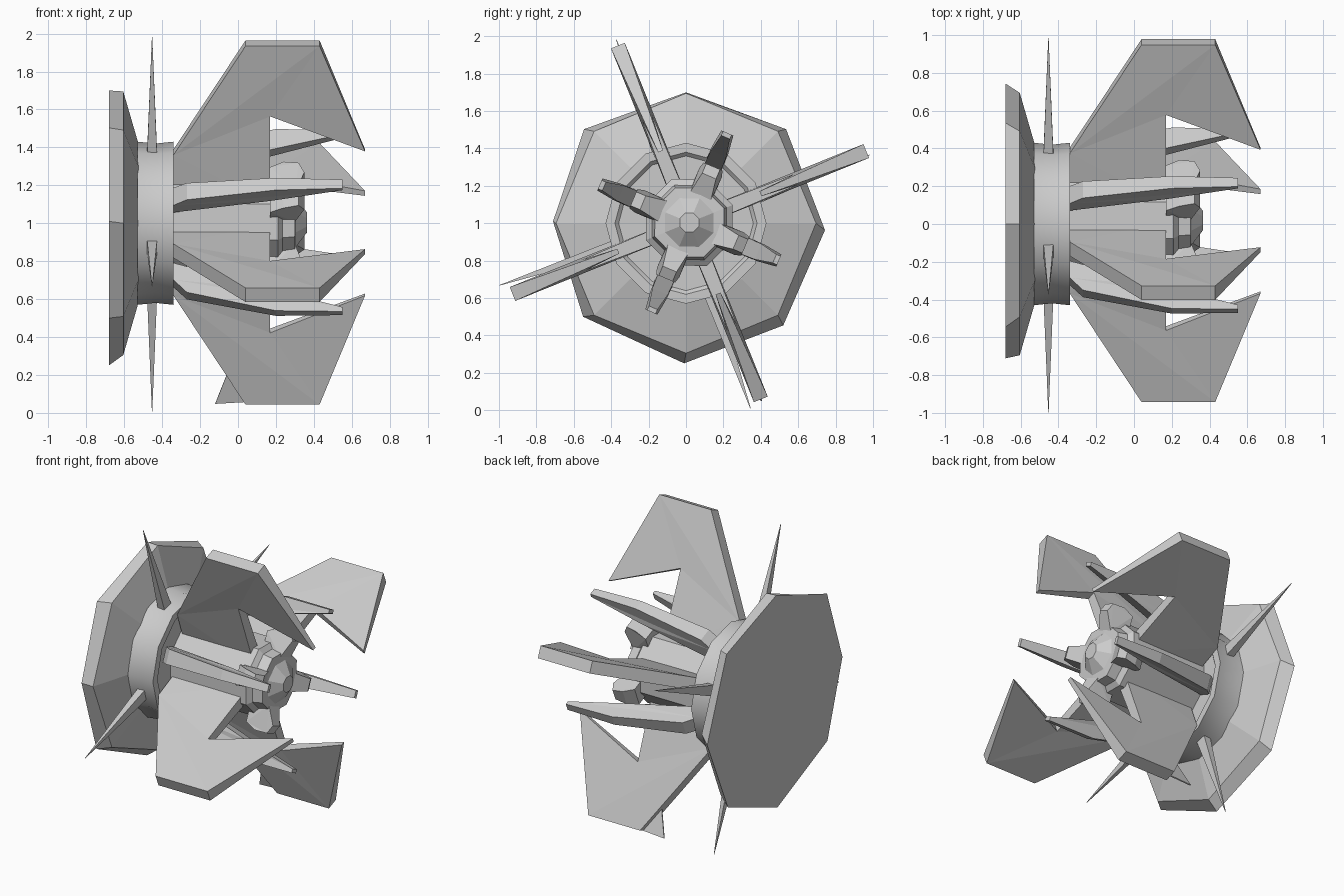
import bpy, bmesh
from math import sin, cos, radians, tau
from mathutils import Vector

if "Cube" in bpy.data.objects:
    bpy.data.objects.remove(bpy.data.objects["Cube"])

DISH = Vector((0, 0, 1.0))          # centre line of dish and collar
AXIS = Vector((0, .018, 1.004))     # centre line of core, fins and arms
TILT = 22.0                         # angle of the first fin
X = Vector((1, 0, 0))


def finish(name, bm, smooth=False):
    bmesh.ops.recalc_face_normals(bm, faces=bm.faces)
    mesh = bpy.data.meshes.new(name)
    bm.to_mesh(mesh)
    bm.free()
    ob = bpy.data.objects.new(name, mesh)
    bpy.context.collection.objects.link(ob)
    if smooth:
        bpy.context.view_layer.objects.active = ob
        ob.select_set(True)
        bpy.ops.object.shade_smooth_by_angle(angle=radians(40))
        ob.select_set(False)
    return ob


def loft(name, rings, smooth=False):
    """Skin a list of equal-length point rings and cap both ends."""
    bm = bmesh.new()
    loops = [[bm.verts.new(p) for p in ring] for ring in rings]
    n = len(loops[0])
    for a, b in zip(loops, loops[1:]):
        for i in range(n):
            j = (i + 1) % n
            bm.faces.new((a[i], a[j], b[j], b[i]))
    bm.faces.new(loops[0])
    bm.faces.new(loops[-1])
    return finish(name, bm, smooth)


def ring(centre, x, r, sides, turn=0.0):
    t = radians(turn)
    return [centre + Vector((x, r * cos(tau * i / sides + t), r * sin(tau * i / sides + t)))
            for i in range(sides)]


def radial(angle):
    a = radians(angle)
    return Vector((0, cos(a), sin(a))), Vector((0, -sin(a), cos(a)))


def slab(name, profile, angle):
    """Radial plate: profile points are (x, radius, half thickness)."""
    out, side = radial(angle)
    bm = bmesh.new()
    pts = [(AXIS + X * x + out * r, side * h) for x, r, h in profile]
    top = [bm.verts.new(p + s) for p, s in pts]
    low = [bm.verts.new(p - s) for p, s in pts]
    n = len(pts)
    for i in range(n):
        j = (i + 1) % n
        bm.faces.new((top[i], top[j], low[j], low[i]))
    caps = [bm.faces.new(top), bm.faces.new(low)]
    bm.normal_update()
    bmesh.ops.triangulate(bm, faces=caps, ngon_method='EAR_CLIP')
    return finish(name, bm)


# Back dish: slightly uneven eight-sided plate tapering to the collar
back_rim = [(.743, .963), (.535, 1.503), (0, 1.70), (-.545, 1.503),
            (-.711, 1.01), (-.55, .50), (-.01, .251), (.52, .454)]
loft("back_dish", [[Vector((-.68, y, z)) for y, z in back_rim],
                   ring(DISH, -.605, .695, 8), ring(DISH, -.525, .42, 8)])

# Collar with a stepped front
loft("collar", [ring(DISH, -.53, .43, 12), ring(DISH, -.435, .42, 12),
                ring(DISH, -.34, .43, 12), ring(DISH, -.34, .38, 12),
                ring(DISH, -.36, .36, 12)], smooth=True)

# Core and nose
loft("core", [ring(AXIS, x, r, 8, TILT) for x, r in
              [(-.37, .25), (.21, .25), (.235, .215), (.30, .20), (.305, .14), (.365, .055)]])

# Profiles of the repeated radial parts
fin = [(-.35, .12, .04), (-.34, .40, .04), (.04, 1.02, .04), (.43, 1.02, .04),
       (.67, .41, .014), (.17, .615, .03), (.17, .12, .04)]
arm = [(-.35, .25, .05), (-.34, .35, .05), (-.27, .42, .048), (.2, .52, .035),
       (.55, .52, .025), (.55, .495, .025), (.18, .40, .045)]
nub = [(.17, .15, .065), (.17, .29, .065), (.24, .325, .055), (.32, .325, .04),
       (.35, .27, .04), (.30, .15, .06)]
spike_angles = [20.4, 110.8, 198.4, 289.2]
corners = ((1, 1), (-1, 1), (-1, -1), (1, -1))

for k in range(4):
    a = TILT + 90 * k
    slab(f"fin_{k + 1}", fin, a)
    slab(f"arm_{k + 1}", arm, a + 45)
    slab(f"nub_{k + 1}", nub, a + 45)

    # Spike: thin four-sided pyramid standing out from the collar
    out, side = radial(spike_angles[k])
    base, tip = (DISH + X * -.453 + out * r for r in (.35, 1.05))
    loft(f"spike_{k + 1}", [[p + X * u * w + side * v * w * 1.4 for u, v in corners]
                            for p, w in ((base, .028), (tip, .001))])

# Loose flap at the foot of the lowest fin
slab("fin_flap", [(-.12, 1.03, .004), (.04, 1.02, .004), (.02, .65, .004)], TILT + 270)
